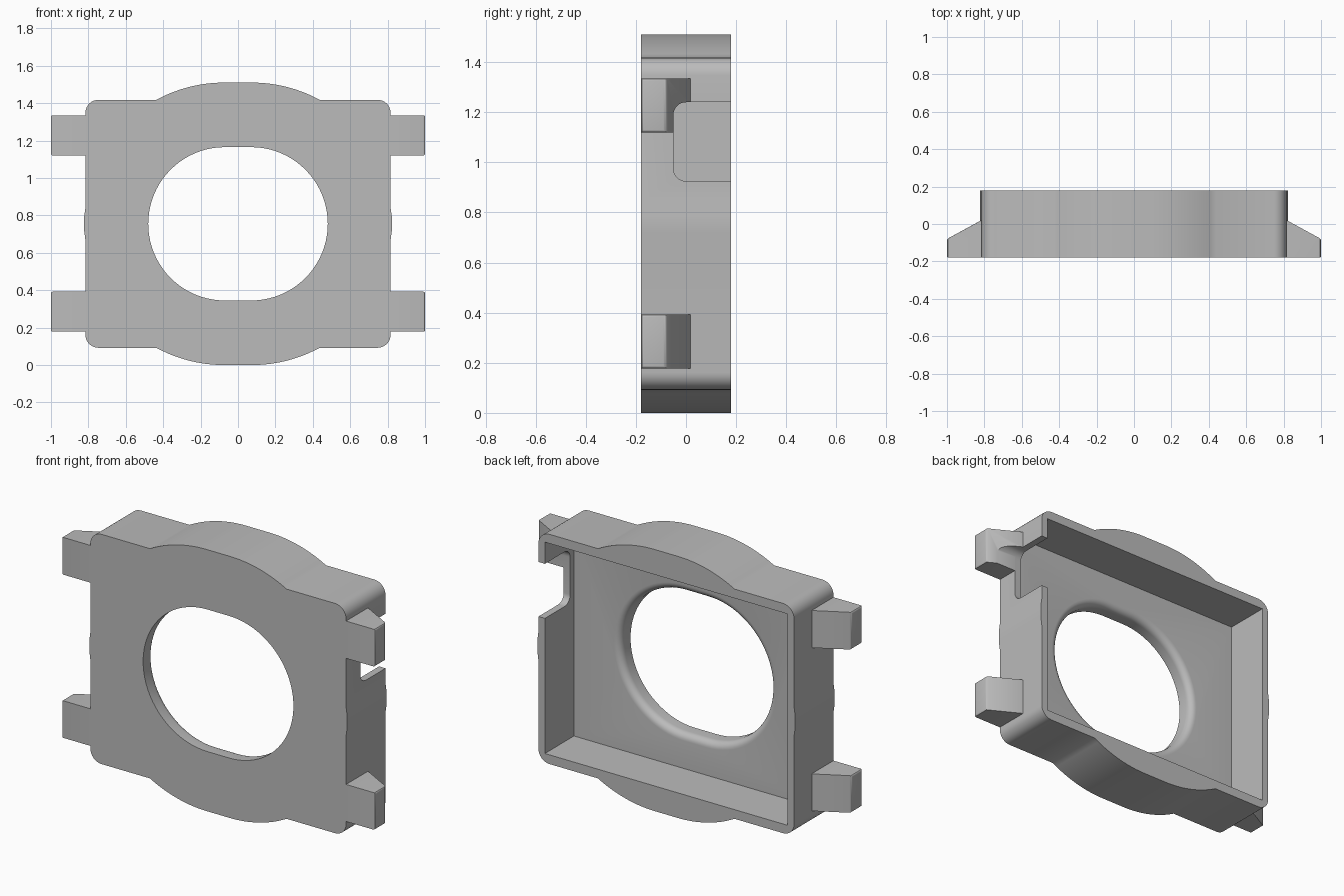
import bpy, bmesh
from math import sin, cos, pi, asin, acos
from mathutils import Vector

cube = bpy.data.objects.get("Cube")
if cube:
    bpy.data.objects.remove(cube, do_unlink=True)

grey = bpy.data.materials.new("plain grey")
grey.use_nodes = True
grey.diffuse_color = (0.5, 0.5, 0.5, 1)
grey.node_tree.nodes["Principled BSDF"].inputs["Base Color"].default_value = (0.5, 0.5, 0.5, 1)

FRONT, BACK, FLOOR = -0.18, 0.18, -0.085
MID = 0.755                      # height of the centre line


def loft(name, rings):
    """Closed solid through a list of equal-length point rings."""
    bm = bmesh.new()
    loops = [[bm.verts.new(p) for p in ring] for ring in rings]
    n = len(loops[0])
    for a, b in zip(loops, loops[1:]):
        for i in range(n):
            bm.faces.new((a[i], a[(i + 1) % n], b[(i + 1) % n], b[i]))
    bm.faces.new(loops[0])
    bm.faces.new(loops[-1])
    bmesh.ops.recalc_face_normals(bm, faces=bm.faces)
    mesh = bpy.data.meshes.new(name)
    bm.to_mesh(mesh)
    bm.free()
    mesh.materials.append(grey)
    obj = bpy.data.objects.new(name, mesh)
    bpy.context.collection.objects.link(obj)
    return obj


def arc(cx, cz, r, start, end, steps):
    return [(cx + r * cos(start + (end - start) * i / steps),
             cz + r * sin(start + (end - start) * i / steps)) for i in range(steps + 1)]


def at_y(points, y):
    return [Vector((x, y, MID + z)) for x, z in points]


def mirror_quarter(q):
    """Full outline from its upper right quarter, listed from the side to the top."""
    top = q + [(-x, z) for x, z in reversed(q)]
    return top + [(-x, -z) for x, z in top]


def activate(obj):
    bpy.ops.object.select_all(action='DESELECT')
    obj.select_set(True)
    bpy.context.view_layer.objects.active = obj


def cut(obj, cutter):
    mod = obj.modifiers.new("cut", 'BOOLEAN')
    mod.operation = 'DIFFERENCE'
    mod.solver = 'EXACT'
    mod.object = cutter
    activate(obj)
    bpy.ops.object.modifier_apply(modifier=mod.name)


# Housing: rounded rectangle with a curved bulge above and below
half_w, half_h, corner = 0.816, 0.663, 0.07
bulge_r = 0.755
bulge_start = asin(half_h / bulge_r)
quarter = [(0.823, 0.035), (half_w, 0.085)]
quarter += arc(half_w - corner, half_h - corner, corner, 0, pi / 2, 8)
quarter += arc(0.075, 0, bulge_r, bulge_start, pi / 2, 12)
outline = mirror_quarter(quarter)
housing = loft("housing", [at_y(outline, FRONT), at_y(outline, BACK)])

# Open pocket in the back
pocket_shape = mirror_quarter([(0.775, 0.61)])
pocket = loft("pocket_cutter", [at_y(pocket_shape, FLOOR), at_y(pocket_shape, 0.4)])


# Long round opening with a rounded rear lip
def opening(y, grow):
    return at_y(mirror_quarter(arc(0.07, 0, 0.41 + grow, 0, pi / 2, 20)[:]), y)


lip = 0.04
rings = [opening(-0.3, 0)]
for i in range(7):
    a = i / 6 * pi / 2
    rings.append(opening(FLOOR - lip + lip * sin(a), lip * (1 - cos(a))))
rings.append(opening(0.0, lip))


def drop_doubles(obj):
    bm = bmesh.new()
    bm.from_mesh(obj.data)
    bmesh.ops.remove_doubles(bm, verts=bm.verts, dist=1e-5)
    bm.to_mesh(obj.data)
    bm.free()


hole = loft("opening_cutter", rings)
drop_doubles(hole)

# Side notch through the left wall
low, high, r = 0.925 - MID, 1.24 - MID, 0.05
notch_shape = [(0.4, low)]
notch_shape += [(y, z) for y, z in reversed(arc(0, low + r, r, pi, 1.5 * pi, 8))]
notch_shape += [(y, z) for y, z in reversed(arc(0, high - r, r, pi / 2, pi, 8))]
notch_shape += [(0.4, high)]
notch = loft("notch_cutter", [[Vector((x, y, MID + z)) for y, z in notch_shape]
                              for x in (0.7, 1.1)])

for cutter in (pocket, hole, notch):
    cut(housing, cutter)

# Four wedge-shaped side tabs
tabs = []
for side, side_name in ((1, "left"), (-1, "right")):
    for base, top, level in ((1.12, 1.335, "upper"), (0.178, 0.392, "lower")):
        wedge = [(0.79, FRONT), (1.0, FRONT), (1.0, -0.08), (0.82, 0.018), (0.79, 0.018)]
        tab = loft(f"{level}_{side_name}_tab",
                   [[Vector((side * x, y, z)) for x, y in wedge] for z in (base, top)])
        # Soften the outer end
        bm = bmesh.new()
        bm.from_mesh(tab.data)
        edges = [e for e in bm.edges if all(abs(v.co.x) > 0.99 for v in e.verts)]
        bmesh.ops.bevel(bm, geom=edges, offset=0.01, segments=3, profile=0.5, affect='EDGES')
        bm.to_mesh(tab.data)
        bm.free()
        if side > 0 and level == "upper":
            cut(tab, notch)
        tabs.append(tab)

for cutter in (pocket, hole, notch):
    bpy.data.objects.remove(cutter, do_unlink=True)

for obj in [housing] + tabs:
    activate(obj)
    bpy.ops.object.shade_smooth_by_angle(angle=pi / 6)
